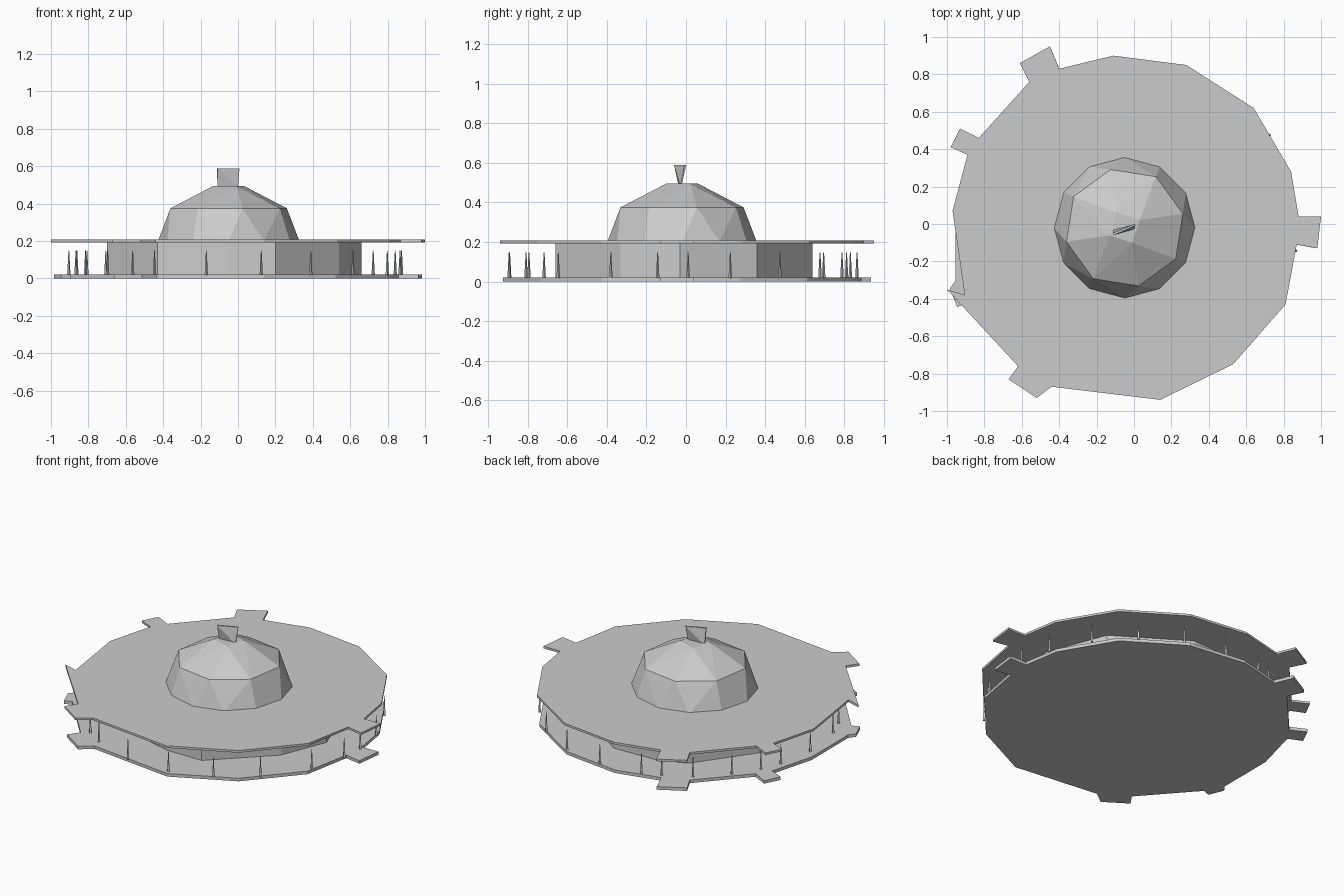
import bpy, bmesh
from math import sin, cos, radians, tau

if "Cube" in bpy.data.objects:
    bpy.data.objects.remove(bpy.data.objects["Cube"])

CX, CY = -0.05, -0.02


def finish(bm, name):
    bmesh.ops.recalc_face_normals(bm, faces=bm.faces[:])
    me = bpy.data.meshes.new(name)
    bm.to_mesh(me)
    bm.free()
    ob = bpy.data.objects.new(name, me)
    bpy.context.collection.objects.link(ob)
    return ob


def prism(name, outline, z0, z1):
    """Flat outline extruded upward."""
    bm = bmesh.new()
    face = bm.faces.new([bm.verts.new((x, y, z0)) for x, y in outline])
    ext = bmesh.ops.extrude_face_region(bm, geom=[face], use_keep_orig=True)
    for v in ext["geom"]:
        if isinstance(v, bmesh.types.BMVert):
            v.co.z = z1
    return finish(bm, name)


# Terrace outline, counter-clockwise from the right entrance tab
right_side = [(0.87, -0.11), (0.98, -0.13), (1.0, 0.04), (0.88, 0.04),
              (0.84, 0.28), (0.64, 0.62), (0.28, 0.85), (-0.11, 0.90),
              (-0.40, 0.83), (-0.45, 0.95), (-0.61, 0.86), (-0.56, 0.76),
              (-0.83, 0.46), (-0.93, 0.51), (-0.98, 0.41), (-0.89, 0.37),
              (-0.97, 0.07)]
front_side = [(-0.62, -0.76), (-0.67, -0.83), (-0.52, -0.93), (-0.44, -0.87),
              (0.14, -0.94), (0.53, -0.75), (0.81, -0.43)]
roof_left = [(-0.905, -0.38), (-1.0, -0.35)]
base_left = [(-0.97, -0.31), (-1.0, -0.35), (-0.96, -0.45), (-0.91, -0.43)]

base = [(x * 0.985, y * 0.985) for x, y in right_side + base_left + front_side]
prism("base_terrace", base, 0.0, 0.02)
prism("roof_terrace", right_side + roof_left + front_side, 0.193, 0.207)

# Faceted drum between the two terraces
drum = [(0.66, -0.03), (0.51, 0.36), (0.07, 0.64), (-0.25, 0.63), (-0.41, 0.56),
        (-0.67, 0.2), (-0.70, -0.2), (-0.43, -0.56), (-0.05, -0.66),
        (0.2, -0.66), (0.54, -0.33)]
prism("drum_wall", drum, 0.015, 0.2)

# Low-poly dome: hull of three rings with fewer sides toward the top
bm = bmesh.new()
for sides, radius, z in ((12, 0.378, 0.2), (8, 0.32, 0.375), (4, 0.09, 0.495)):
    for i in range(sides):
        a = tau * (i + (0 if sides == 12 else 0.3)) / sides
        bm.verts.new((CX + radius * cos(a), CY + radius * sin(a), z))
bmesh.ops.convex_hull(bm, input=bm.verts[:])
finish(bm, "dome")

# Twisted plate finial
bm = bmesh.new()
low = [(-0.11, -0.038), (0.0, -0.028), (0.0, -0.022), (-0.11, -0.032)]
high = [(-0.108, -0.06), (0.008, -0.008), (0.004, 0.0), (-0.112, -0.048)]
for ring, z in ((low, 0.485), (high, 0.588)):
    for x, y in ring:
        bm.verts.new((x, y, z))
bmesh.ops.convex_hull(bm, input=bm.verts[:])
finish(bm, "finial")

# Slim tapered posts around the terrace edge
bm = bmesh.new()
for deg in (-24, -8, 2, 16, 34, 52, 70, 88, 106, 114, 126, 141, 153, 162, 178,
            197, 206, 220, 232, 241, 260, 279, 297, 315):
    a = radians(deg)
    px, py = -0.015 + 0.89 * cos(a), -0.02 + 0.885 * sin(a)
    part = bmesh.ops.create_cone(bm, cap_ends=True, segments=4, radius1=0.009,
                                 radius2=0.002, depth=0.13)
    bmesh.ops.translate(bm, verts=part["verts"], vec=(px, py, 0.083))
finish(bm, "edge_posts")
